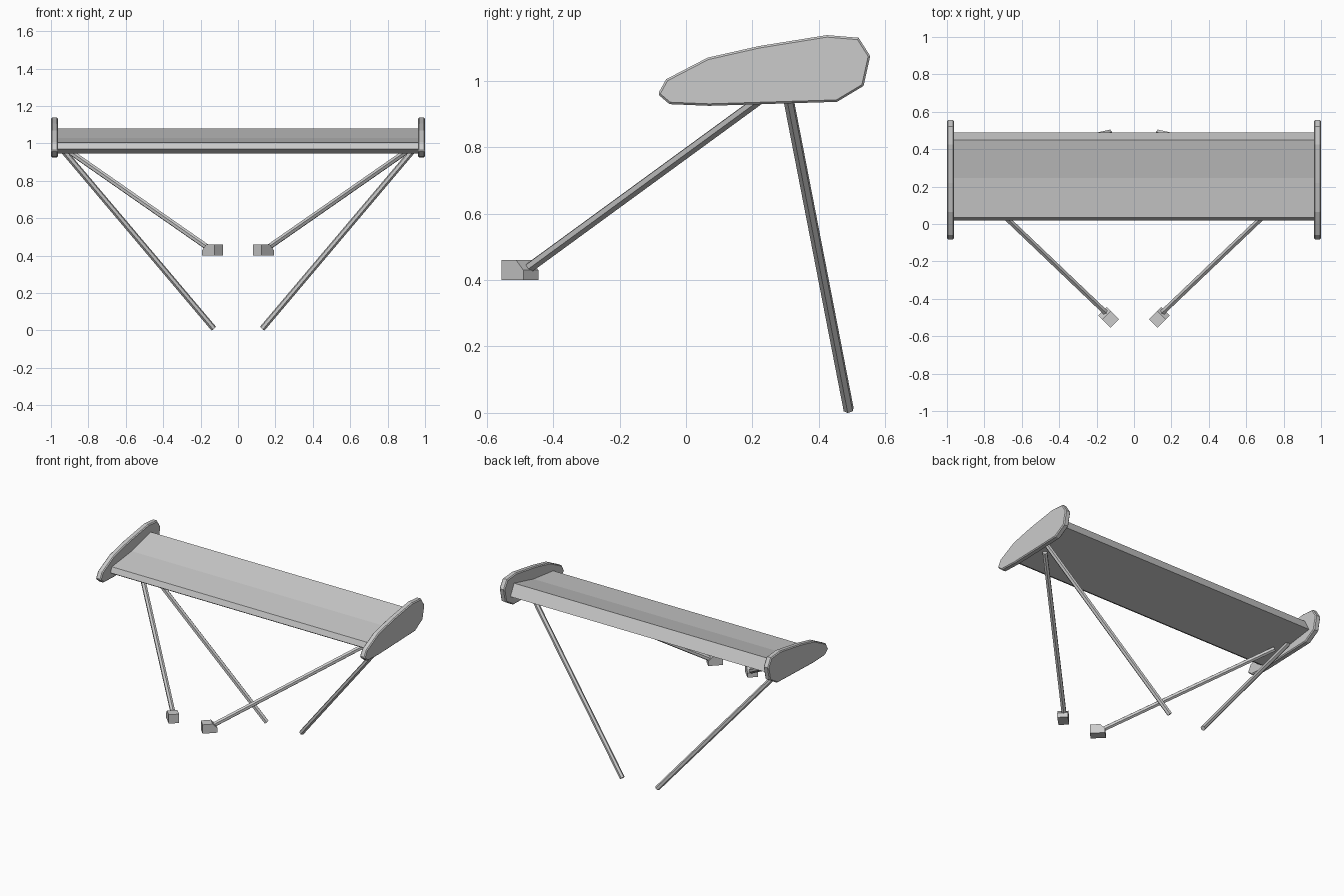
import bpy
import bmesh
from math import pi
from mathutils import Vector

cube = bpy.data.objects.get("Cube")
if cube:
    bpy.data.objects.remove(cube, do_unlink=True)

# Single grey finish
GREY = (0.6, 0.6, 0.6, 1.0)
grey = bpy.data.materials.new("plain grey")
grey.use_nodes = True
grey.diffuse_color = GREY
grey.node_tree.nodes["Principled BSDF"].inputs["Base Color"].default_value = GREY


def add_object(name, bm):
    bmesh.ops.recalc_face_normals(bm, faces=bm.faces)
    mesh = bpy.data.meshes.new(name)
    bm.to_mesh(mesh)
    bm.free()
    mesh.materials.append(grey)
    obj = bpy.data.objects.new(name, mesh)
    bpy.context.collection.objects.link(obj)
    return obj


def extrude_profile(name, points, offset):
    """Closed loop of 3D points swept along an offset."""
    bm = bmesh.new()
    face = bm.faces.new([bm.verts.new(p) for p in points])
    result = bmesh.ops.extrude_face_region(bm, geom=[face], use_keep_orig=True)
    verts = [g for g in result["geom"] if isinstance(g, bmesh.types.BMVert)]
    bmesh.ops.translate(bm, verts=verts, vec=offset)
    return add_object(name, bm)


def rod(name, start, end, radius):
    """Six-sided strut between two points."""
    start, end = Vector(start), Vector(end)
    bm = bmesh.new()
    bmesh.ops.create_cone(bm, cap_ends=True, segments=6, radius1=radius,
                          radius2=radius, depth=(end - start).length)
    turn = (end - start).to_track_quat("Z", "Y").to_matrix().to_4x4()
    bmesh.ops.transform(bm, matrix=turn, verts=bm.verts)
    bmesh.ops.translate(bm, verts=bm.verts, vec=(start + end) / 2)
    return add_object(name, bm)


# Main wing: wedge-nosed section rising to a cut-off tail
wing_section = [(0.02, 0.97), (0.035, 1.005), (0.245, 1.03), (0.45, 1.08),
                (0.49, 1.005), (0.06, 0.945)]
extrude_profile("wing", [(-0.965, y, z) for y, z in wing_section], (1.93, 0, 0))

# Outlines shared by both sides
plate_outline = [(-0.085, 0.96), (-0.06, 1.005), (0.065, 1.07), (0.22, 1.105),
                 (0.425, 1.138), (0.52, 1.13), (0.555, 1.075), (0.535, 0.985),
                 (0.455, 0.937), (0.07, 0.925), (-0.05, 0.93)]
foot_outline = [(-0.046, 0.4), (0.046, 0.4), (0.046, 0.43), (0.016, 0.46),
                (-0.046, 0.46)]

for side, s in (("left", 1), ("right", -1)):
    # End plate with softened rim
    plate = extrude_profile(side + "_end_plate",
                            [(0.962 * s, y, z) for y, z in plate_outline],
                            (0.038 * s, 0, 0))
    bevel = plate.modifiers.new("rim", "BEVEL")
    bevel.width = 0.006
    bevel.segments = 1
    bevel.limit_method = "ANGLE"
    bevel.angle_limit = pi / 3

    # Struts
    rod(side + "_front_strut", (0.15 * s, -0.475, 0.435), (0.9 * s, 0.24, 0.957), 0.016)
    rod(side + "_rear_strut", (0.13 * s, 0.49, 0.01), (0.95 * s, 0.302, 0.98), 0.016)

    # Chamfered mounting foot, turned along the strut
    along = Vector((0.707 * s, 0.707, 0))
    across = Vector((0.707 * s, -0.707, 0))
    centre = Vector((0.136 * s, -0.5, 0))
    points = [centre + along * u - across * 0.032 + Vector((0, 0, z))
              for u, z in foot_outline]
    extrude_profile(side + "_mounting_foot", points, across * 0.064)
